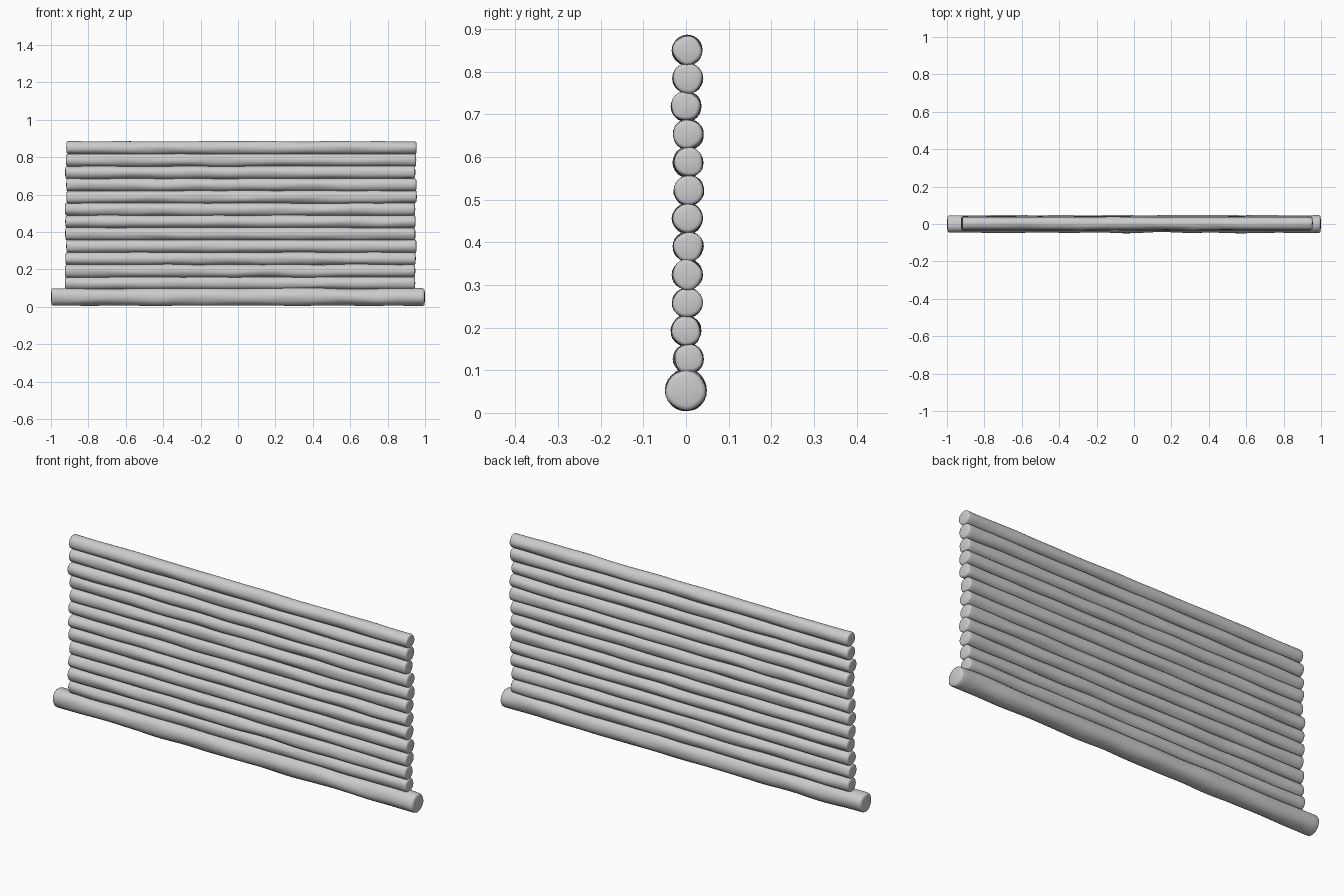
import bpy
import math
import random
from mathutils import Vector, noise

random.seed(4)
cube = bpy.data.objects.get("Cube")
if cube:
    bpy.data.objects.remove(cube, do_unlink=True)

# Plain grey wood
wood = bpy.data.materials.new("grey_wood")
wood.use_nodes = True
grey = (0.6, 0.6, 0.6, 1)
wood.diffuse_color = grey
wood.node_tree.nodes["Principled BSDF"].inputs["Base Color"].default_value = grey

SIDES = 24
RINGS = 90


def make_log(name, x0, x1, y, z, radius, rough):
    """Lengthwise log with softened ends and gently uneven bark."""
    seed = random.uniform(0, 50)
    bevel = radius * 0.25
    # Stations along the log: rounded rim, body, rounded rim
    rim = [(bevel * (1 - math.cos(a)), bevel * (1 - math.sin(a)))
           for a in (0, math.pi / 6, math.pi / 3)]
    stations = [(x0 + dx, radius - inset) for inset, dx in
                [(bevel * (1 - math.sin(a)), bevel * (1 - math.cos(a)))
                 for a in (0, math.pi / 6, math.pi / 3)]]
    a, b = x0 + bevel, x1 - bevel
    stations += [(a + (b - a) * i / RINGS, radius) for i in range(RINGS + 1)]
    stations += [(x1 - (x - x0), r) for x, r in reversed(stations[:3])]

    verts, faces = [], []
    for x, r in stations:
        for s in range(SIDES):
            t = 2 * math.pi * s / SIDES
            c, d = math.cos(t), math.sin(t)
            bump = noise.noise(Vector((x * 5 + seed, c * 0.9, d * 0.9 + seed)))
            rr = r * (1 + rough * bump)
            verts.append((x, y + rr * c, z + rr * d))
    for i in range(len(stations) - 1):
        for s in range(SIDES):
            n = (s + 1) % SIDES
            p, q = i * SIDES, (i + 1) * SIDES
            faces.append((p + s, p + n, q + n, q + s))
    # Slightly domed caps
    for first, x in ((0, x0 - 0.002), ((len(stations) - 1) * SIDES, x1 + 0.002)):
        tip = len(verts)
        verts.append((x, y, z))
        for s in range(SIDES):
            pair = (first + s, first + (s + 1) % SIDES)
            faces.append((tip, *(pair[::-1] if first == 0 else pair)))

    mesh = bpy.data.meshes.new(name)
    mesh.from_pydata(verts, [], faces)
    mesh.materials.append(wood)
    log = bpy.data.objects.new(name, mesh)
    bpy.context.collection.objects.link(log)
    bpy.ops.object.select_all(action="DESELECT")
    log.select_set(True)
    bpy.context.view_layer.objects.active = log
    bpy.ops.object.mode_set(mode="EDIT")
    bpy.ops.mesh.select_all(action="SELECT")
    bpy.ops.mesh.normals_make_consistent(inside=False)
    bpy.ops.object.mode_set(mode="OBJECT")
    bpy.ops.object.shade_smooth_by_angle(angle=math.radians(50))


# Thick base log
make_log("base_log", -0.998, 0.998, 0.0, 0.053, 0.047, 0.12)

# Stack of thinner wall logs, each a little out of line
offsets = [0.006, 0, 0.003, 0.003, 0.005, 0.004, 0.007, 0.005, 0.006, 0, 0.004, 0.003]
for i, y in enumerate(offsets):
    shift = random.uniform(-0.005, 0.005)
    make_log(f"wall_log_{i + 1}", -0.92 + shift, 0.95 + shift,
             y, 0.127 + 0.0658 * i, 0.0345, 0.12)
